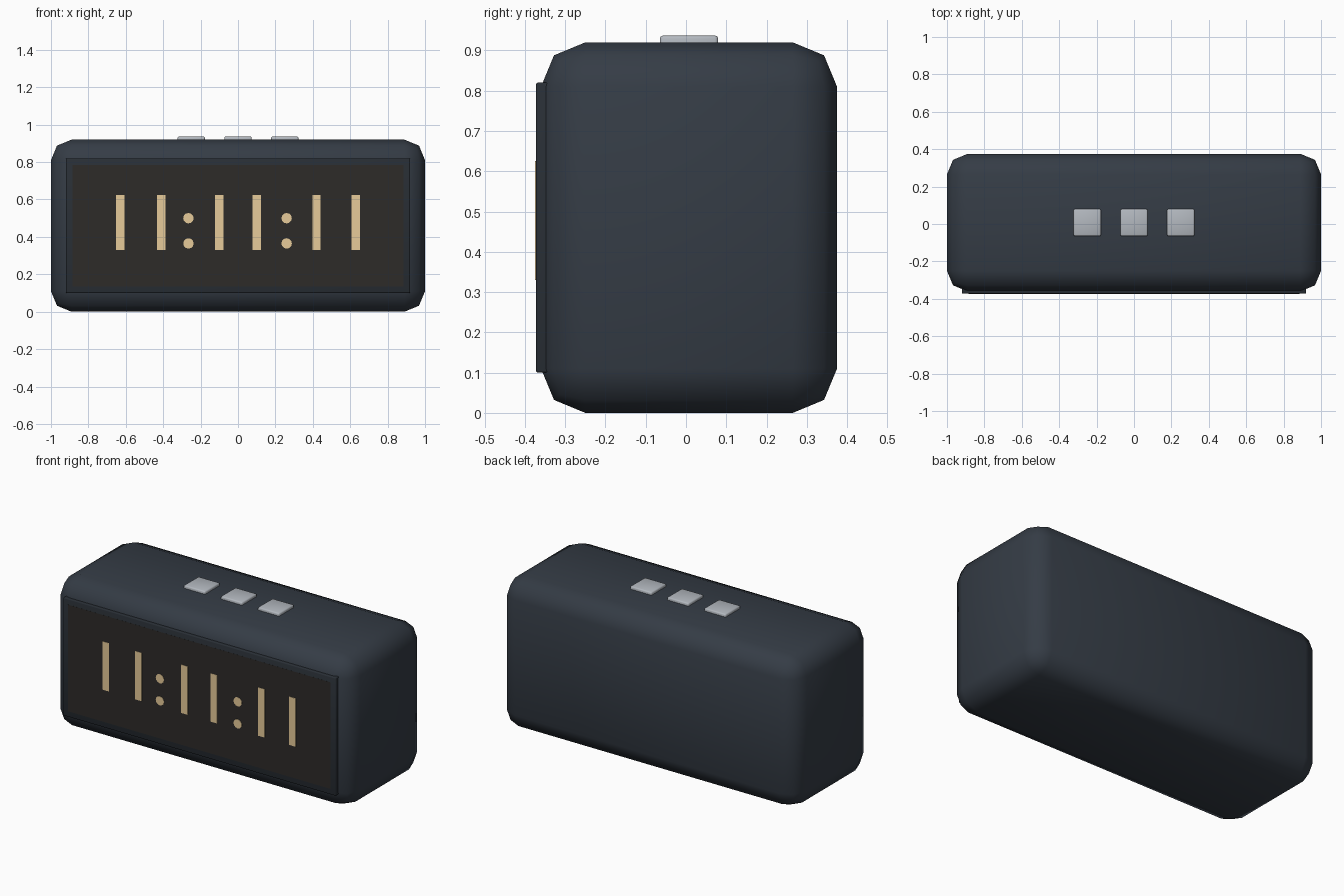
import bpy
import math

if "Cube" in bpy.data.objects:
    bpy.data.objects.remove(bpy.data.objects["Cube"])


def colour(name, rgb):
    m = bpy.data.materials.new(name)
    m.diffuse_color = (*rgb, 1)
    m.use_nodes = True
    m.node_tree.nodes["Principled BSDF"].inputs["Base Color"].default_value = m.diffuse_color
    return m


SHELL = colour("dark_shell", (0.035, 0.045, 0.06))
FRAME = colour("dark_frame", (0.022, 0.028, 0.036))
SCREEN = colour("dark_screen", (0.026, 0.024, 0.022))
BUTTON = colour("light_grey", (0.45, 0.48, 0.52))
GLOW = colour("warm_glow", (0.80, 0.60, 0.32))


def box(name, lo, hi, mat, bevel=0, segments=2, smooth=True):
    bpy.ops.mesh.primitive_cube_add(size=1, location=[(a + b) / 2 for a, b in zip(lo, hi)])
    o = bpy.context.object
    o.name = name
    o.scale = [b - a for a, b in zip(lo, hi)]
    bpy.ops.object.transform_apply(location=False, rotation=False, scale=True)
    o.data.materials.append(mat)
    if bevel:
        m = o.modifiers.new("rounding", 'BEVEL')
        m.width = bevel
        m.segments = segments
        m.limit_method = 'NONE'
        bpy.ops.object.modifier_apply(modifier=m.name)
        if smooth:
            bpy.ops.object.shade_smooth_by_angle(angle=math.radians(50))
    return o


# Rounded clock body
box("clock_body", (-1, -0.36, 0), (1, 0.375, 0.92), SHELL, 0.11)

# Raised display frame with a flush inner screen
box("display_frame", (-0.92, -0.3725, 0.10), (0.92, -0.32, 0.82), FRAME, 0.005)
box("display_screen", (-0.885, -0.373, 0.135), (0.885, -0.34, 0.785), SCREEN)

# Three push buttons on top
for i in (-1, 0, 1):
    x = 0.25 * i
    box("top_button", (x - 0.073, -0.065, 0.88), (x + 0.073, 0.08, 0.937), BUTTON, 0.008)

# Plain lit bars, one per display position
for x in (-0.63, -0.41, -0.10, 0.10, 0.42, 0.63):
    box("lit_bar", (x - 0.022, -0.375, 0.33), (x + 0.022, -0.36, 0.625), GLOW)

# Separator dots between the pairs
for x in (-0.265, 0.26):
    for z in (0.365, 0.50):
        bpy.ops.mesh.primitive_cylinder_add(vertices=12, radius=0.028, depth=0.015,
                                            location=(x, -0.3675, z),
                                            rotation=(math.pi / 2, 0, 0))
        bpy.context.object.name = "separator_dot"
        bpy.context.object.data.materials.append(GLOW)
